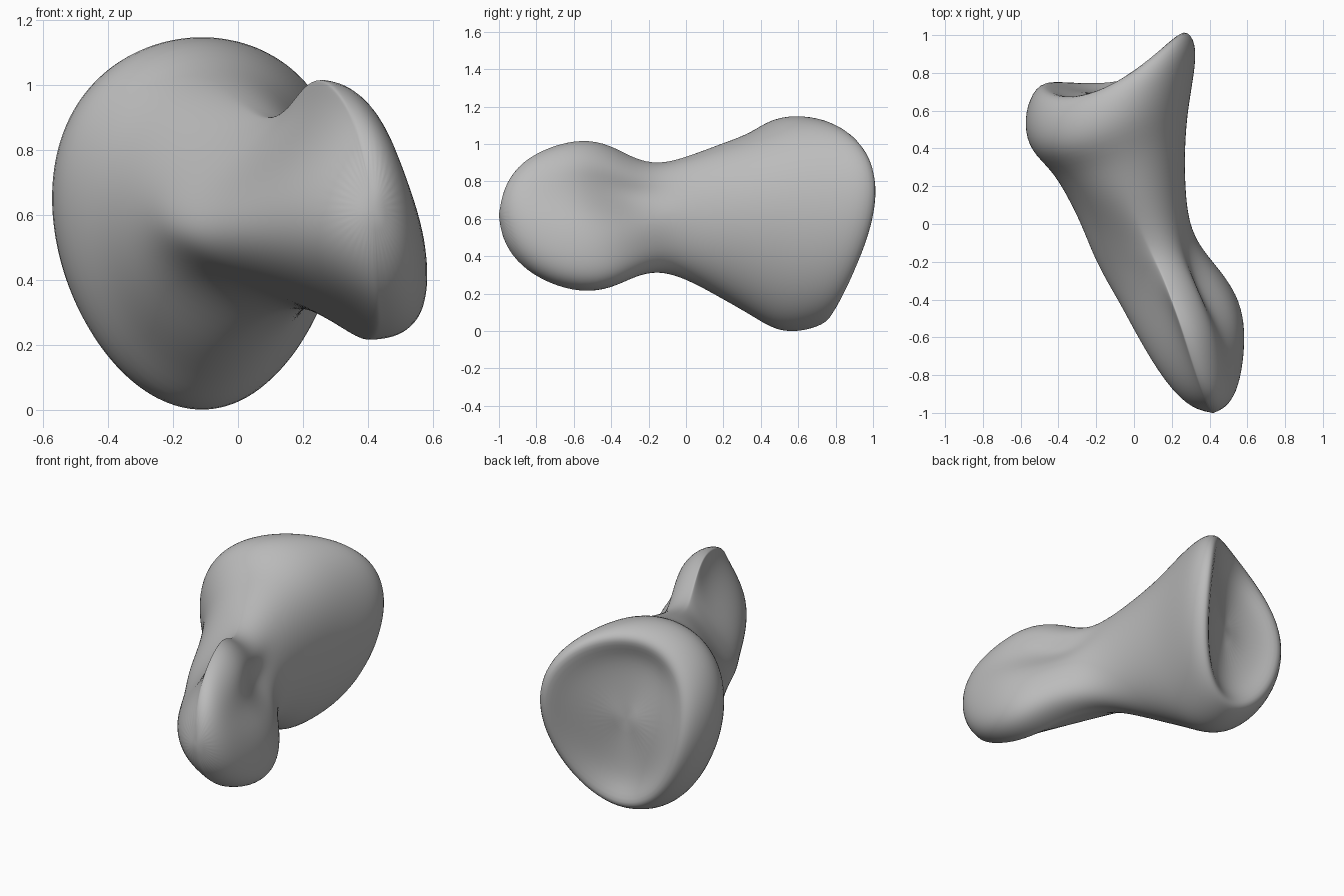
import bpy
import bmesh
import math
from mathutils import Vector

if "Cube" in bpy.data.objects:
    bpy.data.objects.remove(bpy.data.objects["Cube"], do_unlink=True)

SIDES = 40

# Stations: left x, left y, right x, right y, bottom, top, bow toward the
# front, lift of the sides, crest shift, crest tilt, pinch of the left web,
# groove on the right
KNOB = [
    (.30, -.97, .50, -.96, .46, .79, 0, -.02, .01, -.02, 1.5),
    (.20, -.88, .55, -.87, .34, .91, 0, -.04, .02, -.04, 2.5),
    (.10, -.74, .57, -.71, .25, .99, 0, -.06, .04, -.07, 4, .04),
    (0, -.57, .57, -.54, .205, 1.03, 0, -.07, .05, -.08, 6, .14),
    (-.08, -.42, .53, -.40, .225, 1.0, 0, -.07, .06, -.08, 6, .27),
]
SHAFT = [
    (-.15, -.30, .45, -.27, .29, .925, 0, -.06, .07, -.06, 4, .27),
    (-.22, -.16, .35, -.14, .325, .89, 0, -.04, .07, -.04, 2.2, .1),
    (-.28, 0, .29, 0, .28, .93, 0, -.02, .05, -.02, 1.4),
    (-.36, .16, .27, .20, .18, 1.0, 0, 0, .02),
]
SOCKET = [
    (-.44, .29, .27, .42, .08, 1.06, 0, .04, .02),
    (-.55, .39, .285, .60, -.005, 1.145, .01, .07, .02),
    (-.585, .52, .32, .80, -.005, 1.155, .04, .08, .02),
    (-.56, .66, .335, .95, .03, 1.13, .08, .08, .02),
    (-.49, .75, .275, 1.04, .07, 1.08, .12, .08, .02),
    (-.40, .70, .20, .93, .18, .97, .11, .06, .01),
    (-.24, .68, .06, .80, .36, .80, .04, .02),
]


def section_point(angle, lx, ly, rx, ry, bottom, top,
                  bow=0, lift=0, shift=0, tilt=0, pinch=1, groove=0):
    c, s = math.cos(angle), math.sin(angle)
    if c < 0:
        # thin web on the left of a rounded lobe
        side = .17 * c - .83 * abs(c) ** pinch
    else:
        # groove between the upper and lower lobes on the right
        side = c - groove * math.exp(-((angle - .5) / .3) ** 2)
    x = (lx + rx) / 2 + side * (rx - lx) / 2 + shift * s * s + tilt * s
    y = (ly + ry) / 2 + side * (ry - ly) / 2 - bow * s * s + lift * s * c
    z = (bottom + top) / 2 + s * (top - bottom) / 2 + lift * c * c
    return Vector((x, y, z))


def loft(name, stations, start, end, material):
    bm = bmesh.new()
    rings = [[bm.verts.new(section_point(2 * math.pi * i / SIDES, *station))
              for i in range(SIDES)] for station in stations]
    first, last = bm.verts.new(start), bm.verts.new(end)
    for i in range(SIDES):
        j = (i + 1) % SIDES
        for a, b in zip(rings, rings[1:]):
            bm.faces.new((a[i], a[j], b[j], b[i]))
        bm.faces.new((first, rings[0][j], rings[0][i]))
        bm.faces.new((last, rings[-1][i], rings[-1][j]))
    bmesh.ops.recalc_face_normals(bm, faces=bm.faces[:])
    for face in bm.faces:
        face.smooth = True
    mesh = bpy.data.meshes.new(name)
    bm.to_mesh(mesh)
    bm.free()
    mesh.materials.append(material)
    obj = bpy.data.objects.new(name, mesh)
    bpy.context.collection.objects.link(obj)
    subdivision = obj.modifiers.new("Smooth surface", "SUBSURF")
    subdivision.levels = subdivision.render_levels = 2


# Plain grey surface
grey = bpy.data.materials.new("plain grey")
grey.use_nodes = True
colour = (.5, .5, .5, 1)
grey.diffuse_color = colour
grey.node_tree.nodes["Principled BSDF"].inputs["Base Color"].default_value = colour

# Continuous bone: webbed knob, waisted shaft and dished socket end
loft("bone_body", KNOB + SHAFT + SOCKET, (.42, -1.005, .62), (-.09, .71, .58), grey)
